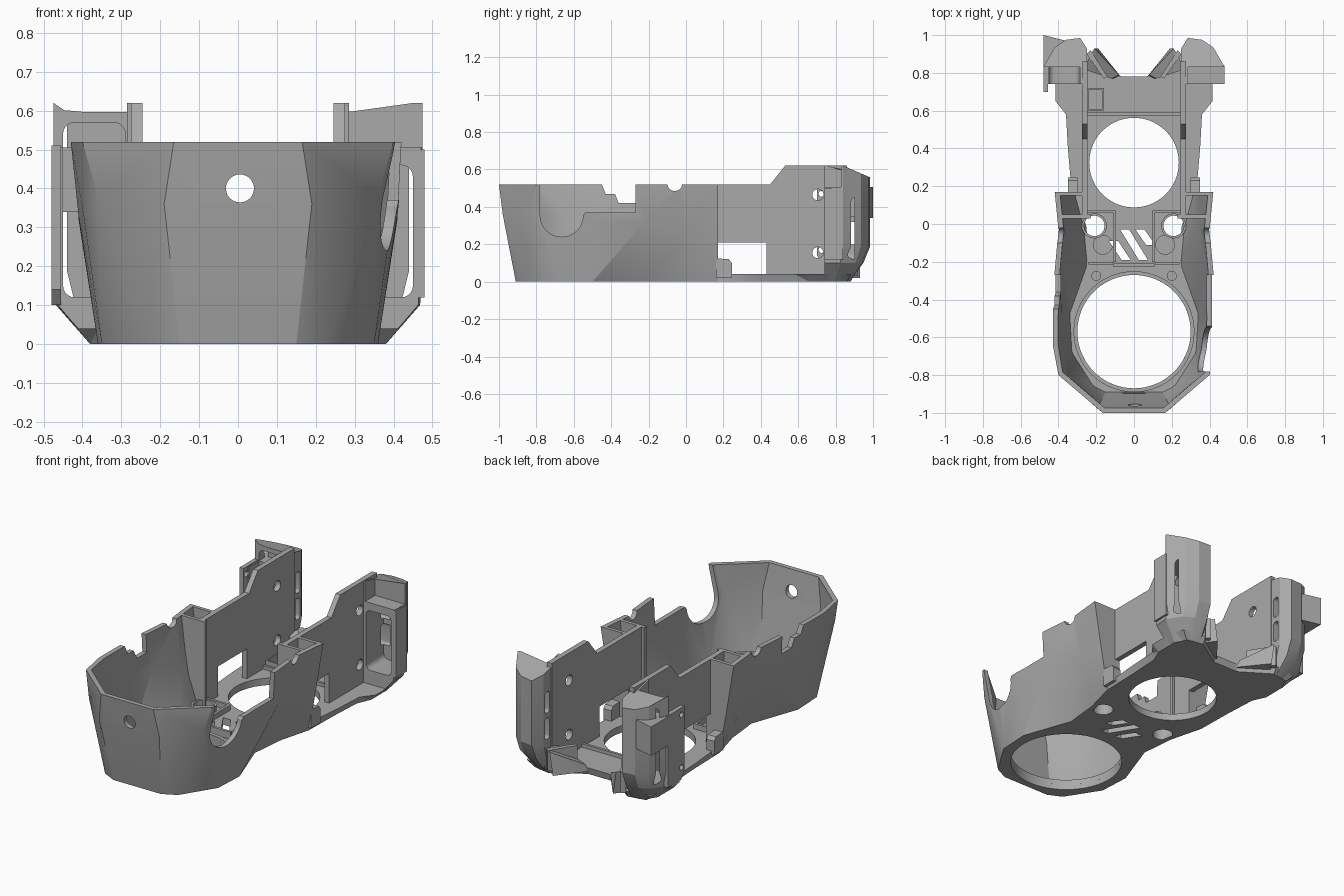
import bpy, bmesh, math
from mathutils import Vector

cube = bpy.data.objects.get("Cube")
if cube:
    bpy.data.objects.remove(cube, do_unlink=True)

grey = bpy.data.materials.new("plain_grey")
grey.use_nodes = True
grey.diffuse_color = (0.4, 0.4, 0.4, 1)
grey.node_tree.nodes["Principled BSDF"].inputs["Base Color"].default_value = (0.4, 0.4, 0.4, 1)
parts = []


def loft(name, rings, close_ends=True, cyclic=False):
    """Join closed rings of points; cap the ends, or join last ring to first."""
    bm = bmesh.new()
    loops = [[bm.verts.new(p) for p in ring] for ring in rings]
    pairs = list(zip(loops, loops[1:]))
    if cyclic:
        pairs.append((loops[-1], loops[0]))
    for a, b in pairs:
        for i in range(len(a)):
            j = (i + 1) % len(a)
            bm.faces.new((a[i], a[j], b[j], b[i]))
    if close_ends:
        bm.faces.new(loops[0])
        bm.faces.new(loops[-1])
    bmesh.ops.triangulate(bm, faces=[f for f in bm.faces if len(f.verts) == 4])
    bmesh.ops.recalc_face_normals(bm, faces=bm.faces)
    mesh = bpy.data.meshes.new(name)
    bm.to_mesh(mesh)
    bm.free()
    mesh.materials.append(grey)
    ob = bpy.data.objects.new(name, mesh)
    bpy.context.collection.objects.link(ob)
    parts.append(ob)
    return ob


def prism(name, pts, axis, a, b):
    """Extrude a 2D profile along an axis from a to b."""
    place = {"x": lambda p, t: (t, p[0], p[1]),
             "y": lambda p, t: (p[0], t, p[1]),
             "z": lambda p, t: (p[0], p[1], t)}[axis]
    return loft(name, [[place(p, t) for p in pts] for t in (a, b)])


def circle(cx, cy, r, n=48, start=0, sweep=360):
    steps = n if sweep == 360 else n + 1
    angles = [math.radians(start + sweep * i / n) for i in range(steps)]
    return [(cx + r * math.cos(t), cy + r * math.sin(t)) for t in angles]


def rect(x0, y0, x1, y1):
    return [(x0, y0), (x1, y0), (x1, y1), (x0, y1)]


def rounded(x0, y0, x1, y1, r):
    pts = []
    for cx, cy, s in ((x1 - r, y1 - r, 0), (x0 + r, y1 - r, 90),
                      (x0 + r, y0 + r, 180), (x1 - r, y0 + r, 270)):
        pts += circle(cx, cy, r, 5, s, 90)
    return pts


def cut(ob, *cutters):
    for c in cutters:
        c.hide_render = True
        m = ob.modifiers.new("cut", "BOOLEAN")
        m.operation, m.solver, m.object = "DIFFERENCE", "EXACT", c
    bpy.context.view_layer.update()
    ev = ob.evaluated_get(bpy.context.evaluated_depsgraph_get())
    mesh = bpy.data.meshes.new_from_object(ev)
    ob.modifiers.clear()
    ob.data = mesh
    for c in cutters:
        parts.remove(c)
        bpy.data.objects.remove(c, do_unlink=True)


def flip(pts, s):
    return [(s * p[0], *p[1:]) for p in pts]


# Faceted front shell: bottom, middle and top outlines of one half
bottom = [(.15, -.91, 0), (.23, -.87, 0), (.35, -.68, 0), (.36, -.5, 0),
          (.26, -.22, 0), (.28, -.02, 0), (.33, .17, 0)]
middle = [(.19, -.98, .36), (.36, -.83, .38), (.40, -.66, .35), (.41, -.5, .33),
          (.41, -.22, .32), (.37, -.01, .25), (.375, .17, .25)]
top = [(.165, -1, .52), (.40, -.8, .52), (.43, -.64, .52), (.43, -.5, .52),
       (.42, -.25, .52), (.40, -.03, .52), (.42, .17, .52)]


def whole(half):
    return flip(half, -1)[::-1] + half


def inset(line, t=.028):
    out = []
    for i, p in enumerate(line):
        a, b = Vector(line[max(i - 1, 0)]), Vector(line[min(i + 1, len(line) - 1)])
        d = b - a
        n = Vector((-d.y, d.x, 0)).normalized()
        q = Vector(p) + n * t
        if i in (0, len(line) - 1):
            q.y = p[1]
        out.append(tuple(q))
    return out


outer = [whole(h) for h in (bottom, middle, top)]
inner = [inset(h) for h in outer]
layers = outer + inner[::-1]
shell = loft("front_shell", list(zip(*layers)))
notch = [(-.78, .6), (-.78, .36)] + circle(-.665, .355, .115, 20, 180, 180)
notch += [(-.54, .37), (-.27, .37), (-.27, .6)]
steps = [(-.45, .6), (-.45, .52), (-.43, .47), (-.38, .47), (-.36, .42), (-.27, .42), (-.27, .6)]
cut(shell,
    prism("c", notch, "x", .25, .6),
    prism("c", steps, "x", -.6, -.25),
    prism("c", circle(-.06, .525, .04), "x", -.6, .6),
    prism("c", circle(.005, .4, .036), "y", -1.1, -.8))

# Floor plate with bevelled rear edge and openings
rear_low = [(.335, .4), (.345, .58), (.38, .66), (.38, .75), (.35, .86), (.25, .88), (.08, .77)]
rear_high = [(.35, .4), (.36, .58), (.415, .65), (.415, .76), (.39, .88), (.25, .9), (.07, .78)]
front_edge = [(p[0], p[1]) for p in bottom]


def floor_ring(half, z):
    return [(x, y, z) for x, y in flip(half, -1)[::-1] + half]


floor = loft("floor_plate", [floor_ring(front_edge + rear_low, 0),
                             floor_ring(front_edge + rear_high, .04)])
holes = [prism("c", circle(0, -.57, .3, 72), "z", -.1, .2),
         prism("c", circle(0, .325, .237, 72), "z", -.1, .2)]
for s in (-1, 1):
    holes.append(prism("c", circle(s * .21, -.01, .054), "z", -.1, .2))
    holes.append(prism("c", circle(s * .165, -.11, .05), "z", .025, .2))
    holes.append(prism("c", circle(s * .2, -.275, .024, 24), "z", .02, .2))
for x, y0, y1 in ((-.075, -.19, -.09), (0, -.19, -.03), (.06, -.11, -.03)):
    h = (y1 - y0) * .27
    holes.append(prism("c", [(x + h - .018, y0), (x + h + .03, y0),
                             (x - h + .018, y1), (x - h - .03, y1)], "z", -.1, .2))
cut(floor, *holes)


def tube(name, x, y, r0, r1, z0, z1):
    ring = [(r0, z0), (r1, z0), (r1, z1), (r0, z1)]
    loft(name, [[(x + r * math.cos(t), y + r * math.sin(t), z) for r, z in ring]
                for t in (math.tau * i / 64 for i in range(64))], False, True)


# Interior floor details
tube("front_ring_rim", 0, -.57, .3, .32, .03, .06)
prism("front_tab", rect(-.06, -.915, .06, -.895), "z", .03, .08)
prism("middle_clip_bar", rect(-.11, -.225, .11, -.21), "z", .03, .08)
prism("rear_step_rib", rect(-.25, .575, .25, .59), "z", .03, .06)
for i, r in enumerate((rect(-.25, .6, -.24, .72), rect(-.17, .6, -.16, .72),
                       rect(-.24, .6, -.17, .61), rect(-.24, .71, -.17, .72))):
    prism("rear_socket_side", r, "z", .03, .08)

plate = [(.03, .02), (.17, .02), (.17, .21), (.43, .21), (.43, .02), (.86, .02),
         (.86, .62), (.53, .62), (.45, .52), (.03, .52)]
pod_line = [(.25, .74), (.47, .74), (.475, .84), (.42, .935), (.36, .975), (.285, .985), (.25, .93)]


def pod_ring(s, z, kx=1, ky=1):
    return [(s * (.25 + (x - .25) * kx), .74 + (y - .74) * ky, z) for x, y in pod_line]


for s, side in ((1, "left"), (-1, "right")):
    # Thin rear side wall with window and screw holes
    wall = prism(side + "_side_wall", plate, "x", s * .245, s * .275)
    cut(wall, *[prism("c", circle(.705, z, .03, 24), "x", s * .1, s * .4) for z in (.155, .465)])

    # Triangular compartment behind the shell
    prism(side + "_compartment_back", flip([(.25, .02), (.325, .02), (.365, .25), (.41, .52), (.25, .52)], s),
          "y", .15, .17)
    prism(side + "_compartment_front", flip([(.23, .02), (.28, .02), (.35, .25), (.385, .52), (.23, .52)], s),
          "y", .03, .05)
    prism(side + "_floor_bump", [(.16, .02), (.245, .02), (.245, .1), (.23, .12), (.16, .125)],
          "x", s * .3, s * .35)

    # Rear corner pod, hollow from the front
    cap = [(x, y, .62 - max(0, abs(y) - .84) * .43) for x, y, z in pod_ring(s, 0)]
    pod = loft(side + "_rear_pod", [pod_ring(s, 0, .58, .55), pod_ring(s, .1, .97, .85),
                                    pod_ring(s, .19), cap])
    tall = .57 if s < 0 else .46
    cutters = [prism("c", flip(rounded(.29, .12, .45, tall, .03), s), "y", .7, .9),
               prism("c", flip(rect(.285, .505, .6, .8), s), "y", .6, .83)]
    for z0, z1 in ((.2, .32), (.35, .47)):
        cutters.append(prism("c", rounded(.875, z0, .915, z1, .015), "x", s * .2, s * .33))
    cut(pod, *cutters)

    # Folded bracket inside the rear corner
    loft(side + "_rear_bracket", [
        flip([(.07, .78, .02), (.1, .77, .02), (.12, .77, .06), (.08, .79, .06)], s),
        flip([(.19, .93, .02), (.27, .82, .02), (.27, .82, .15), (.21, .93, .15)], s)])
    prism(side + "_bracket_rib", flip([(.14, .78), (.16, .77), (.25, .9), (.23, .92)], s), "z", .03, .15)

    # Raised platform and collar round each middle hole
    tube(side + "_hole_collar", s * .21, -.01, .054, .066, .03, .07)
    for r in (rect(.095, -.2, .11, .07), rect(.1, .06, .25, .075), rect(.11, -.215, .24, -.2)):
        prism(side + "_platform_edge", flip(r, s), "z", .03, .07)

# Outer flap and small fin on the right rear corner
flap = prism("right_outer_flap", [(.7, .14), (.73, .1), (.85, .1), (.85, .51), (.7, .51)], "x", -.48, -.455)
cut(flap, *[prism("c", circle(.725, z, .016, 20), "x", -.6, -.4) for z in (.17, .47)])
prism("right_rear_fin", [(-.48, .83), (-.48, 1), (-.36, .97), (-.4, .83)], "z", .34, .505)
prism("left_outer_tab", rect(.74, .12, .84, .5), "x", .465, .48)

# Smooth the round surfaces and keep edges sharp
bpy.ops.object.select_all(action="DESELECT")
for ob in parts:
    ob.select_set(True)
bpy.context.view_layer.objects.active = shell
bpy.ops.object.shade_smooth_by_angle(angle=math.radians(22))
